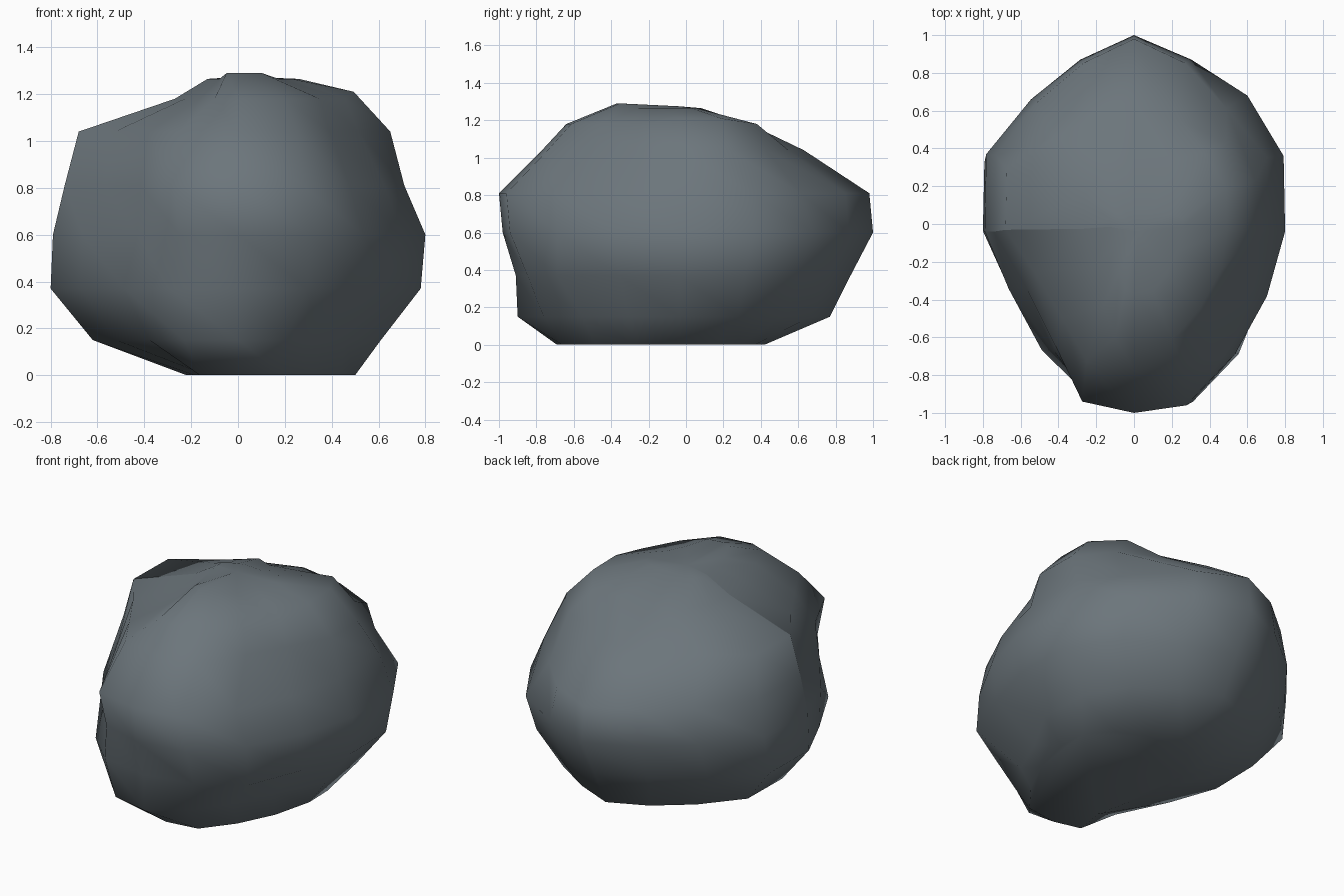
import bpy
import bmesh

# Remove only the default cube
default_cube = bpy.data.objects.get("Cube")
if default_cube:
    bpy.data.objects.remove(default_cube, do_unlink=True)


def make_material(name, colour):
    material = bpy.data.materials.new(name)
    material.use_nodes = True
    material.diffuse_color = colour
    shader = next(n for n in material.node_tree.nodes if n.type == "BSDF_PRINCIPLED")
    shader.inputs["Base Color"].default_value = colour
    shader.inputs["Roughness"].default_value = 0.9
    return material


# Egg-shaped plan of the boulder, clockwise from the back tip
plan = [
    (0, 1), (.38, .87), (.75, .68), (.99, .36),
    (1, -.04), (.88, -.39), (.67, -.7), (.39, -.96),
    (0, -1), (-.37, -.94), (-.61, -.68), (-.84, -.35),
    (-1, -.04), (-.99, .37), (-.69, .66), (-.36, .87),
]
RIDGE = 12

# Layers: height, then reach towards -x, +x, -y and +y
layers = [
    (0, .22, .5, .69, .42),
    (.15, .62, .61, .9, .77),
    (.37, .8, .78, .91, .88),
    (.6, .79, .8, .98, 1),
    (.81, .74, .71, 1, .98),
    (1.04, .68, .65, .77, .63),
    (1.18, .27, .52, .64, .39),
    (1.265, .13, .26, .37, .08),
]
TOP = len(layers) - 1

# Local dents and bulges: layer, plan points, x scale, y scale, lift
dents = [
    (0, (9,), 2, 1, 0),             # wide front edge of the base
    (1, (5, 6, 7), .85, .88, 0),    # undercut below the front left corner
    (2, (6,), 1.06, 1.08, 0),       # front left bulge
    (2, (7,), .97, .97, 0),
    (2, (10,), 1, 1.08, 0),         # front right bulge
    (3, (9,), .86, .98, 0),         # waist above the front right bulge
    (3, (10,), .89, 1, 0),
    (4, (2,), .92, .92, 0),         # flattened back left
    (4, (10, 11), .92, .95, 0),     # scoop in front of the ridge
    (5, (10, 11), .92, .95, 0),
    (5, (5, 6), .9, .9, 0),         # flattened front left shoulder
    (5, (13,), 1, 1.25, 0),         # square back right shoulder
    (5, (14,), .9, 1.1, 0),
    (6, (0,), 1, .77, 0),           # broad back left shoulder
    (6, (2,), .95, 1.43, 0),
    (6, (3, 4), .95, 1.35, .03),
    (TOP, (7, 8, 9), 1, 1, .025),   # crest
]


def layer_point(index, level):
    """Stretch one plan point to the reach of its layer, then dent it."""
    height, right, left, front, back = layers[level]
    x, y = plan[index]
    x *= left if x > 0 else right
    y *= back if y > 0 else front
    for dent_level, points, scale_x, scale_y, lift in dents:
        if dent_level == level and index in points:
            x, y, height = x * scale_x, y * scale_y, height + lift
    return x, y, height


def build_boulder():
    bm = bmesh.new()
    count = len(plan)
    rings = [
        [bm.verts.new(layer_point(i, level)) for i in range(count)]
        for level in range(len(layers))
    ]

    # Sides between neighbouring layers
    for lower, upper in zip(rings, rings[1:]):
        for i in range(count):
            j = (i + 1) % count
            bm.faces.new((lower[i], lower[j], upper[j], upper[i]))

    # Flat base and gently domed crown
    bm.faces.new(rings[0])
    crown = bm.verts.new((.02, -.04, 1.275))
    top = rings[-1]
    for i in range(count):
        bm.faces.new((top[i], top[(i + 1) % count], crown))

    bmesh.ops.recalc_face_normals(bm, faces=bm.faces[:])
    for face in bm.faces:
        face.smooth = True

    # Crisp ridge from the crown down the right shoulder
    ridge = [ring[RIDGE] for ring in rings[3:]] + [crown]
    for a, b in zip(ridge, ridge[1:]):
        bm.edges.get((a, b)).smooth = False

    mesh = bpy.data.meshes.new("boulder")
    bm.to_mesh(mesh)
    bm.free()
    return mesh


boulder = bpy.data.objects.new("boulder", build_boulder())
bpy.context.collection.objects.link(boulder)
boulder.data.materials.append(make_material("slate grey stone", (.15, .18, .2, 1)))
